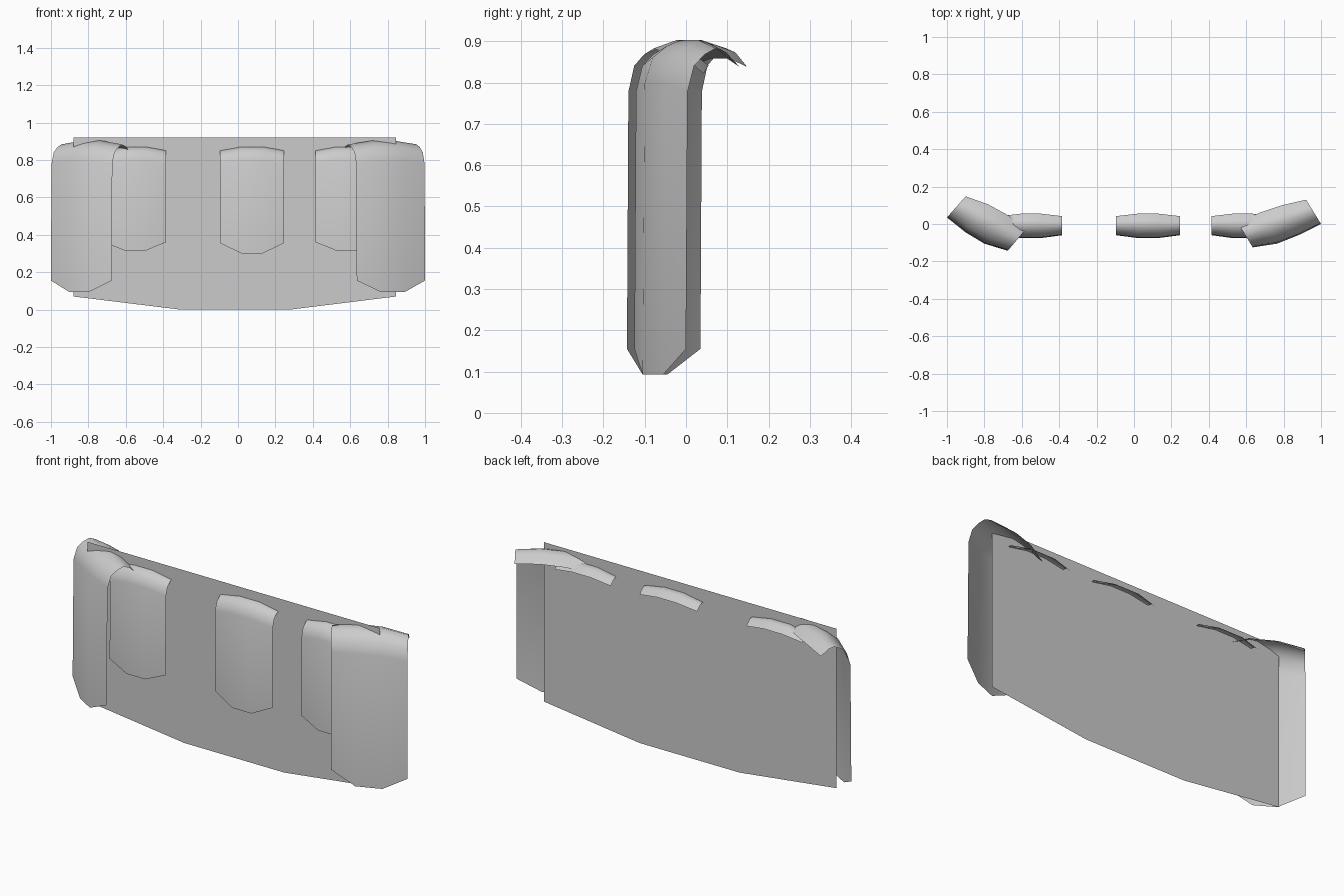
import bpy, bmesh

if "Cube" in bpy.data.objects:
    bpy.data.objects.remove(bpy.data.objects["Cube"])

grey = bpy.data.materials.new("plain_grey")
grey.use_nodes = True
COLOUR = (0.6, 0.6, 0.6, 1)
grey.diffuse_color = COLOUR
grey.node_tree.nodes["Principled BSDF"].inputs["Base Color"].default_value = COLOUR

# Fold over the top: (share of depth, height relative to the crest)
FOLD = [(0.03, -0.105), (0.15, -0.042), (0.35, -0.015), (0.55, 0), (0.75, -0.01), (1, -0.045)]


def finish(name, bm, smooth):
    mesh = bpy.data.meshes.new(name)
    for face in bm.faces:
        face.smooth = smooth
    bm.to_mesh(mesh)
    bm.free()
    mesh.materials.append(grey)
    obj = bpy.data.objects.new(name, mesh)
    bpy.context.collection.objects.link(obj)


def draped_cloth(name, front, back, hem, crest, flat=1.0):
    """Loft four columns, each hanging in front and folding back over the top."""
    bm = bmesh.new()
    columns = []
    for i, ((fx, fy), (bx, by)) in enumerate(zip(front, back)):
        middle = i in (1, 2)
        low = hem[1] if middle else hem[0]
        top = crest if middle else crest - 0.02
        points = [(0, low)] + [(t, top + dz * flat) for t, dz in FOLD]
        columns.append([bm.verts.new((fx + (bx - fx) * t, fy + (by - fy) * t, z))
                        for t, z in points])
    for a, b in zip(columns, columns[1:]):
        for j in range(len(a) - 1):
            bm.faces.new((a[j], b[j], b[j + 1], a[j + 1]))
    finish(name, bm, True)


# Flat backing sheet with a gently tapered lower edge
bm = bmesh.new()
outline = [(-0.88, 0.07), (-0.31, 0), (0.28, 0), (0.845, 0.07), (0.845, 0.92), (-0.88, 0.92)]
bm.faces.new([bm.verts.new((x, -0.01, z)) for x, z in outline])
finish("backing_sheet", bm, False)

# Small cloths in the middle
for name, x0, x1, hem in [("right_small_cloth", -0.715, -0.385, (0.36, 0.315)),
                          ("centre_small_cloth", -0.095, 0.245, (0.355, 0.3)),
                          ("left_small_cloth", 0.415, 0.745, (0.36, 0.315))]:
    xs = [x0 + (x1 - x0) * i / 3 for i in range(4)]
    front = list(zip(xs, (-0.06, -0.075, -0.075, -0.06)))
    back = list(zip(xs, (0.042, 0.055, 0.055, 0.042)))
    draped_cloth(name, front, back, hem, 0.873, 0.7)

# Large curved cloths wrapping the two ends
draped_cloth("left_end_cloth",
             [(0.635, -0.125), (0.765, -0.105), (0.89, -0.055), (1, 0)],
             [(0.555, 0.005), (0.67, 0.06), (0.79, 0.1), (0.92, 0.13)],
             (0.155, 0.093), 0.903)
draped_cloth("right_end_cloth",
             [(-1, 0.035), (-0.9, -0.045), (-0.8, -0.105), (-0.675, -0.143)],
             [(-0.9, 0.148), (-0.78, 0.105), (-0.67, 0.045), (-0.575, -0.025)],
             (0.155, 0.093), 0.903)
